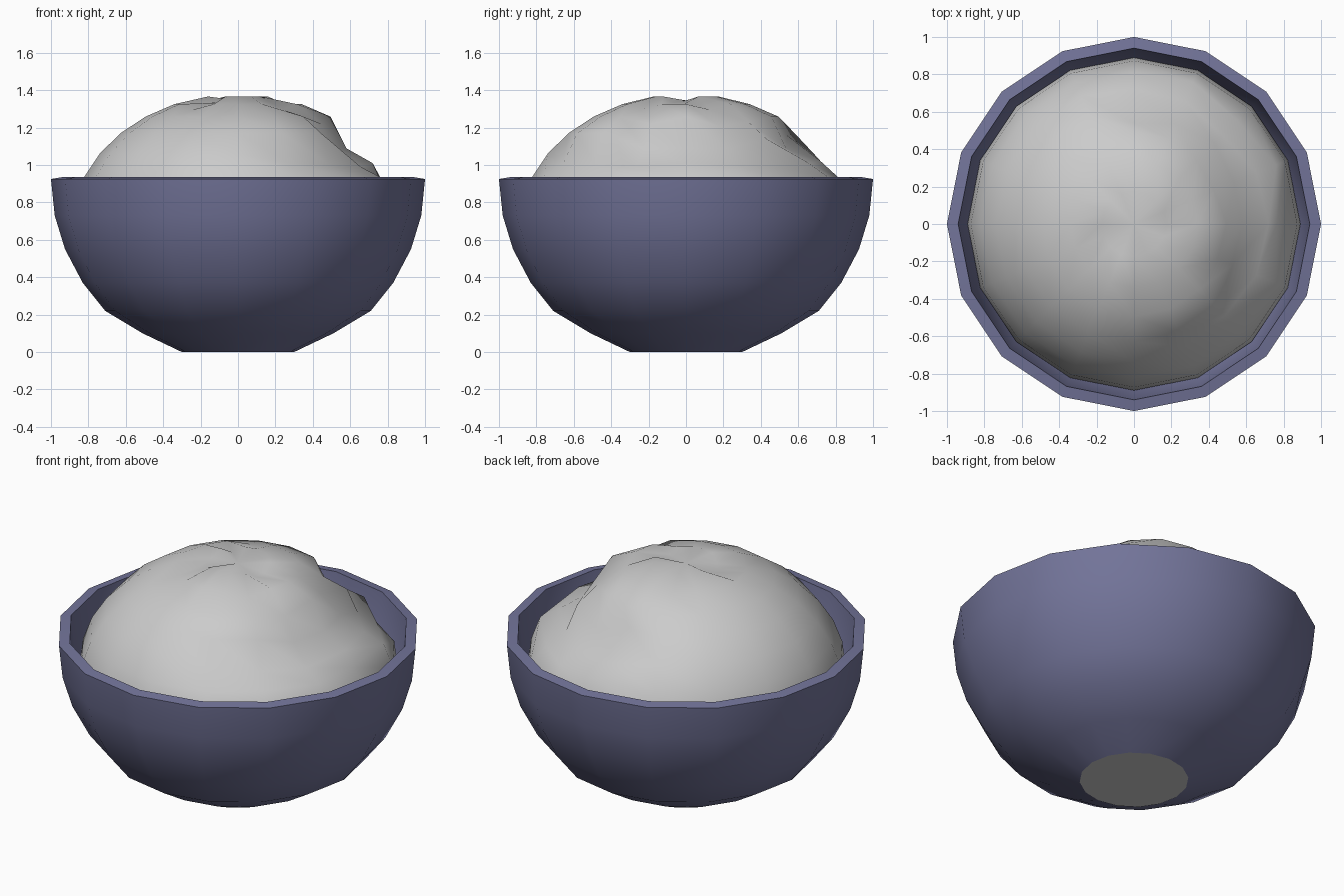
import bpy, bmesh
from math import sin, cos, pi, radians

if "Cube" in bpy.data.objects:
    bpy.data.objects.remove(bpy.data.objects["Cube"])

SEG = 16


def new_object(name, bm, angle, color=None):
    bmesh.ops.recalc_face_normals(bm, faces=bm.faces)
    me = bpy.data.meshes.new(name)
    bm.to_mesh(me)
    bm.free()
    ob = bpy.data.objects.new(name, me)
    bpy.context.collection.objects.link(ob)
    if color:
        mat = bpy.data.materials.new(name + "_color")
        mat.diffuse_color = color
        mat.use_nodes = True
        mat.node_tree.nodes["Principled BSDF"].inputs["Base Color"].default_value = mat.diffuse_color
        me.materials.append(mat)
    bpy.ops.object.select_all(action='DESELECT')
    ob.select_set(True)
    bpy.context.view_layer.objects.active = ob
    bpy.ops.object.shade_smooth_by_angle(angle=radians(angle))
    return ob


def ring(bm, r, z, tweak=None):
    verts = []
    for s in range(SEG):
        dr, dz = (tweak or {}).get(s, (0, 0))
        a = 2 * pi * s / SEG
        verts.append(bm.verts.new(((r + dr) * cos(a), (r + dr) * sin(a), z + dz)))
    return verts


def bridge(bm, a, b):
    for s in range(SEG):
        t = (s + 1) % SEG
        bm.faces.new((a[s], a[t], b[t], b[s]))


# Bowl: outer wall, rim, inner wall and inside floor
outer = [(0.30, 0), (0.51, 0.10), (0.71, 0.22), (0.83, 0.37),
         (0.925, 0.55), (0.98, 0.73), (1.0, 0.925)]
inner = [(0.94, 0.935), (0.92, 0.74), (0.87, 0.57), (0.78, 0.41),
         (0.66, 0.27), (0.47, 0.15), (0.28, 0.06)]
bm = bmesh.new()
rings = [ring(bm, r, z) for r, z in outer + inner]
for a, b in zip(rings, rings[1:]):
    bridge(bm, a, b)
bm.faces.new(rings[-1])
new_object("bowl", bm, 40, (0.17, 0.175, 0.32, 1))

# Grey underside disc
bm = bmesh.new()
disc = bm.faces.new(list(reversed(ring(bm, 0.30, 0))))
me = bpy.data.meshes.new("bowl_base")
bm.to_mesh(me)
bm.free()
bpy.context.collection.objects.link(bpy.data.objects.new("bowl_base", me))

# Rice mound: flattened dome with dents, {ring: {segment: (radius shift, height shift)}}
low = (0, -0.035)
dents = {
    1: {s: low for s in (0, 6, 8, 9, 10, 15)},
    2: {1: (0, -0.03), 10: (0, -0.03), 14: (0, -0.03), 5: (0, -0.02)},
    3: {1: (-0.03, -0.05), 2: (-0.02, -0.03), 15: (-0.01, -0.04)},
    4: {0: (-0.05, -0.08), 1: (-0.05, -0.08), 2: (-0.02, -0.03),
        3: (-0.05, -0.08), 4: (-0.09, -0.01), 15: (-0.06, -0.08)},
    5: {0: (-0.02, -0.05), 1: (-0.03, -0.06), 2: (-0.07, -0.07),
        3: (-0.03, -0.05), 4: (-0.02, -0.04), 13: (-0.03, -0.05),
        14: (-0.05, -0.06), 15: (-0.03, -0.07)},
    6: {0: (-0.06, -0.02), 2: (-0.04, -0.03), 4: (-0.01, 0), 14: (-0.02, 0)},
}
bm = bmesh.new()
rings = []
for k in range(1, 9):
    t = k * pi / 16
    rings.append(ring(bm, 0.89 * sin(t), 0.66 + 0.72 * cos(t), dents.get(k)))
rings.append(ring(bm, 0.88, 0.56))
for a, b in zip(rings, rings[1:]):
    bridge(bm, a, b)
top = bm.verts.new((0, 0, 1.345))
for s in range(SEG):
    bm.faces.new((top, rings[0][s], rings[0][(s + 1) % SEG]))
new_object("rice_mound", bm, 60)
